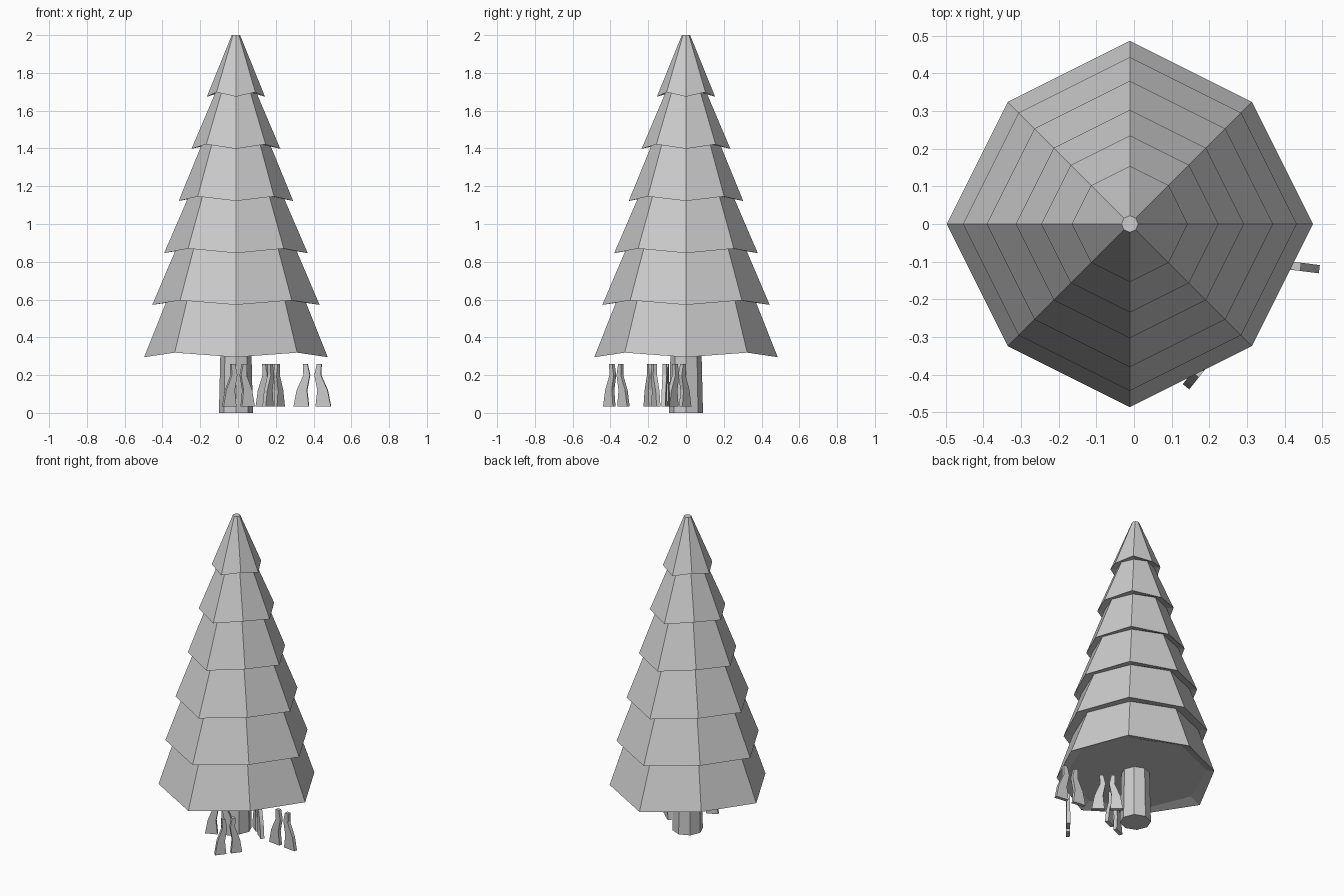
import bpy
from math import sin, cos, pi, atan2, hypot

if "Cube" in bpy.data.objects:
    bpy.data.objects.remove(bpy.data.objects["Cube"])

CX = -0.011  # trunk axis


def make(name, verts, faces):
    me = bpy.data.meshes.new(name)
    me.from_pydata(verts, [], faces)
    me.update()
    ob = bpy.data.objects.new(name, me)
    bpy.context.collection.objects.link(ob)
    return ob


def lathe(name, rings):
    """Capped octagonal loft, bottom to top; ring = (radius, z, diagonal scale, diagonal lift)."""
    verts, faces = [], []
    for r, z, s, lift in rings:
        for i in range(8):
            k = r * (s if i % 2 else 1)
            a = i * pi / 4
            verts.append((CX + k * cos(a), k * sin(a), z + (lift if i % 2 else 0)))
    for j in range(len(rings) - 1):
        for i in range(8):
            n = (i + 1) % 8
            faces.append((j*8 + i, j*8 + n, j*8 + 8 + n, j*8 + 8 + i))
    faces.append(tuple(range(7, -1, -1)))
    faces.append(tuple(range(len(verts) - 8, len(verts))))
    return make(name, verts, faces)


# foliage: six overlapping skirts with drooping points on the axes
lips = [(0.486, 0.295), (0.443, 0.572), (0.380, 0.846),
        (0.303, 1.122), (0.235, 1.398), (0.154, 1.674)]
tops = [(0.365, 0.598), (0.315, 0.872), (0.250, 1.147),
        (0.180, 1.423), (0.108, 1.697), (0.022, 2.0)]
rings = [(0.415, 0.325, 1, 0)]
for (rl, zl), (rt, zt) in zip(lips, tops):
    rings += [(rl, zl, 0.943, 0.024), (rt, zt, 1, 0)]
lathe("foliage", rings)

# trunk
lathe("trunk", [(0.09, 0, 1, 0), (0.082, 0.33, 1, 0)])

# grass tufts: mirrored pairs of thin tapering blades
blade = [(0.018, 0.035), (0.10, 0.035), (0.083, 0.12), (0.047, 0.2),
         (0.05, 0.258), (0.025, 0.258), (0.012, 0.2), (0.028, 0.12)]


def tuft(name, p, q, thick=0.022):
    mx, my = (p[0] + q[0]) / 2, (p[1] + q[1]) / 2
    a = atan2(q[1] - p[1], q[0] - p[0])
    k = hypot(q[0] - p[0], q[1] - p[1]) / 0.2
    n = len(blade)
    verts, faces = [], []
    for side in (1, -1):
        b = len(verts)
        for t in (-thick / 2, thick / 2):
            for u, z in blade:
                u *= side * k
                v = t * side
                verts.append((mx + u*cos(a) - v*sin(a), my + u*sin(a) + v*cos(a), z))
        # caps split into quads since the outline is concave
        for i, j, l, m in ((0, 1, 2, 7), (7, 2, 3, 6), (6, 3, 4, 5)):
            faces.append((b+i, b+j, b+l, b+m))
            faces.append((b+n+m, b+n+l, b+n+j, b+n+i))
        for i in range(n):
            j = (i + 1) % n
            faces.append((b+j, b+i, b+n+i, b+n+j))
    make(name, verts, faces)


tuft("grass_right", (0.295, -0.095), (0.492, -0.12))
tuft("grass_front", (0.138, -0.432), (0.24, -0.305))
tuft("grass_middle", (-0.08, -0.215), (0.085, -0.145))
tuft("grass_near_trunk", (0.10, 0.02), (0.24, -0.095))
